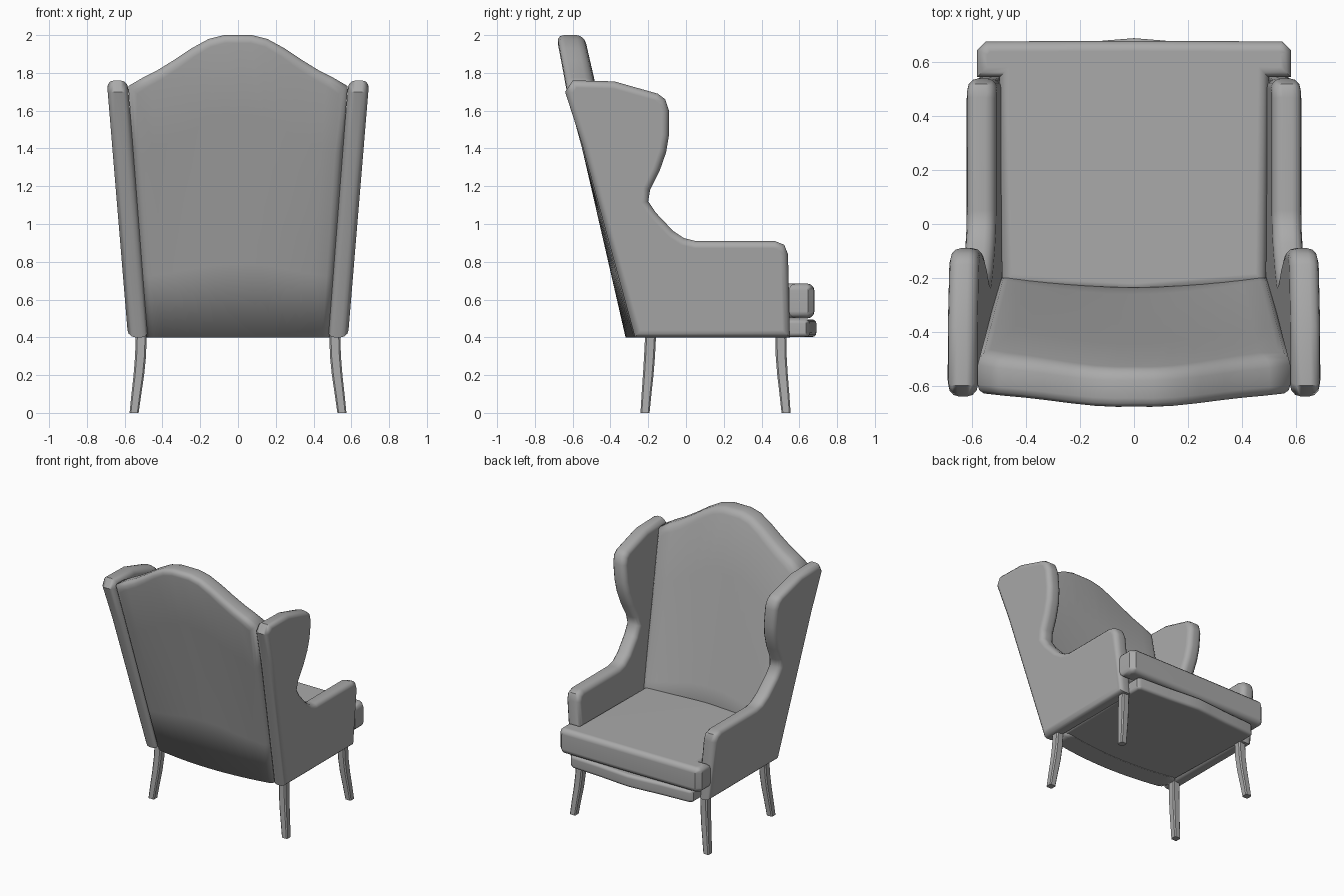
import bpy, bmesh
from math import sin, cos, pi
from mathutils import Vector

if "Cube" in bpy.data.objects:
    bpy.data.objects.remove(bpy.data.objects["Cube"])

fabric = bpy.data.materials.new("dark_grey")
fabric.diffuse_color = (0.4, 0.4, 0.4, 1)
fabric.use_nodes = True
fabric.node_tree.nodes["Principled BSDF"].inputs["Base Color"].default_value = fabric.diffuse_color


def finish(name, bm, mirror=False, angle=0.75, weighted=True):
    bmesh.ops.recalc_face_normals(bm, faces=bm.faces)
    mesh = bpy.data.meshes.new(name)
    bm.to_mesh(mesh)
    bm.free()
    mesh.materials.append(fabric)
    ob = bpy.data.objects.new(name, mesh)
    bpy.context.collection.objects.link(ob)
    bpy.ops.object.select_all(action='DESELECT')
    ob.select_set(True)
    bpy.context.view_layer.objects.active = ob
    bpy.ops.object.shade_smooth_by_angle(angle=angle)
    if mirror:
        ob.modifiers.new("Mirror", 'MIRROR')
    if weighted:
        ob.modifiers.new("Normals", 'WEIGHTED_NORMAL').keep_sharp = True


def skin(bm, rings):
    n = len(rings[0])
    for a, b in zip(rings, rings[1:]):
        for i in range(n):
            j = (i + 1) % n
            bm.faces.new((a[i], a[j], b[j], b[i]))


def loft(name, rings, mirror=False):
    bm = bmesh.new()
    vs = [[bm.verts.new(p) for p in r] for r in rings]
    skin(bm, vs)
    bm.faces.new(vs[0])
    bm.faces.new(vs[-1])
    finish(name, bm, mirror)


def inset(pts, d):
    """Move a counter-clockwise outline inwards by d with mitred corners."""
    out = []
    for i, p in enumerate(pts):
        p, a, b = Vector(p), Vector(pts[i - 1]), Vector(pts[(i + 1) % len(pts)])
        u, v = (p - a).normalized(), (b - p).normalized()
        n1, n2 = Vector((-u.y, u.x)), Vector((-v.y, v.x))
        out.append(p + (n1 + n2) * d / (1 + n1.dot(n2)))
    return out


def pillow_layers(thick, r, steps=3):
    """(inset, depth) pairs for a slab with rounded rims."""
    low = [(r - r * sin(k * pi / 2 / steps), r - r * cos(k * pi / 2 / steps))
           for k in range(steps + 1)]
    return low + [(i, thick - d) for i, d in reversed(low)]


def symmetric(half):
    return half + [(-x, y) for x, y in reversed(half) if x > 0]


# Wing and arm panels: one side profile (y, z), leaning outwards
profile = [(-0.27, 0.40), (0.55, 0.40), (0.54, 0.84), (0.52, 0.89), (0.47, 0.91),
           (0.05, 0.91), (-0.01, 0.925), (-0.07, 0.965), (-0.16, 1.06),
           (-0.20, 1.12), (-0.19, 1.18), (-0.14, 1.28), (-0.105, 1.38),
           (-0.09, 1.47), (-0.09, 1.60), (-0.11, 1.66), (-0.15, 1.69),
           (-0.38, 1.755), (-0.60, 1.76), (-0.64, 1.70), (-0.55, 1.42)]
loft("wing_and_arm", [[(0.472 + d + 0.083 * (z - 0.4), y, z) for y, z in inset(profile, i)]
                      for i, d in pillow_layers(0.11, 0.038)], True)

# Backrest: curved slab with an arched top
arch = [(0.58, 1.73), (0.50, 1.775), (0.42, 1.815), (0.33, 1.87), (0.24, 1.93),
        (0.15, 1.98), (0.07, 2.0), (0, 2.0)]
columns = symmetric(arch)
rows = 4


def back_point(t, height, s, u):
    z = 0.4 + s * (height - 0.4)
    k = 1 - t * t
    rear = (-0.27 - 0.28 * (z - 0.4)) * (1 - k) + (-0.32 - 0.23 * (z - 0.4)) * k
    front = (-0.20 - 0.27 * (z - 0.7)) * (1 - k) + (-0.24 - 0.23 * (z - 0.7)) * k
    return t * (0.485 + 0.072 * (z - 0.4)), rear + (front - rear) * u, z


bm = bmesh.new()
last = len(columns) - 1
rims = []
layers = pillow_layers(0.15, 0.042)
for n, (i, d) in enumerate(layers):
    g = [[back_point(x / 0.58 * (1 - i / 0.55), h - i, r / rows, d / 0.15)
          for x, h in columns] for r in range(rows + 1)]
    cap = n in (0, len(layers) - 1)
    g = [[bm.verts.new(p) if cap or r in (0, rows) or c in (0, last) else None
          for c, p in enumerate(row)] for r, row in enumerate(g)]
    if cap:
        for r in range(rows):
            for c in range(last):
                bm.faces.new((g[r][c], g[r][c + 1], g[r + 1][c + 1], g[r + 1][c]))
    rims.append([g[r][0] for r in range(rows)] + g[rows] +
                [g[r][last] for r in range(rows - 1, -1, -1)] +
                [g[0][c] for c in range(last - 1, 0, -1)])
skin(bm, rims)
finish("backrest", bm, angle=2.5, weighted=False)


# Rounded flat slabs from a plan outline
def slab(name, half, z0, z1, r):
    plan = symmetric(half)
    loft(name, [[(x, y, z0 + d) for x, y in inset(plan, i)]
                for i, d in pillow_layers(z1 - z0, r)])


# T-shaped seat cushion
slab("seat_cushion", [(0, -0.26), (0.49, -0.22), (0.50, 0.545), (0.583, 0.545),
                      (0.583, 0.645), (0.55, 0.678), (0, 0.68)], 0.50, 0.685, 0.038)

# Seat base with gently bowed front rail
slab("seat_base", [(0, -0.29), (0.48, -0.25), (0.505, 0.55), (0.505, 0.635),
                   (0.48, 0.655), (0.25, 0.668), (0.10, 0.682), (0, 0.69)],
     0.402, 0.495, 0.022)


# Curved, tapering legs with chamfered corners
def leg(name, stations):
    rings = []
    for x, y, z, h in stations:
        c = h * 0.7
        rings.append([(x + dx, y + dy, z) for dx, dy in
                      ((h, -c), (h, c), (c, h), (-c, h), (-h, c), (-h, -c), (-c, -h), (c, -h))])
    loft(name, rings, True)


leg("front_leg", [(0.55, 0.53, 0, 0.024), (0.538, 0.521, 0.1, 0.026),
                  (0.525, 0.511, 0.2, 0.028), (0.516, 0.504, 0.3, 0.029), (0.512, 0.502, 0.42, 0.029)])
leg("rear_leg", [(0.55, -0.217, 0, 0.024), (0.538, -0.209, 0.1, 0.026),
                 (0.525, -0.200, 0.2, 0.028), (0.516, -0.193, 0.3, 0.029), (0.512, -0.187, 0.42, 0.029)])
